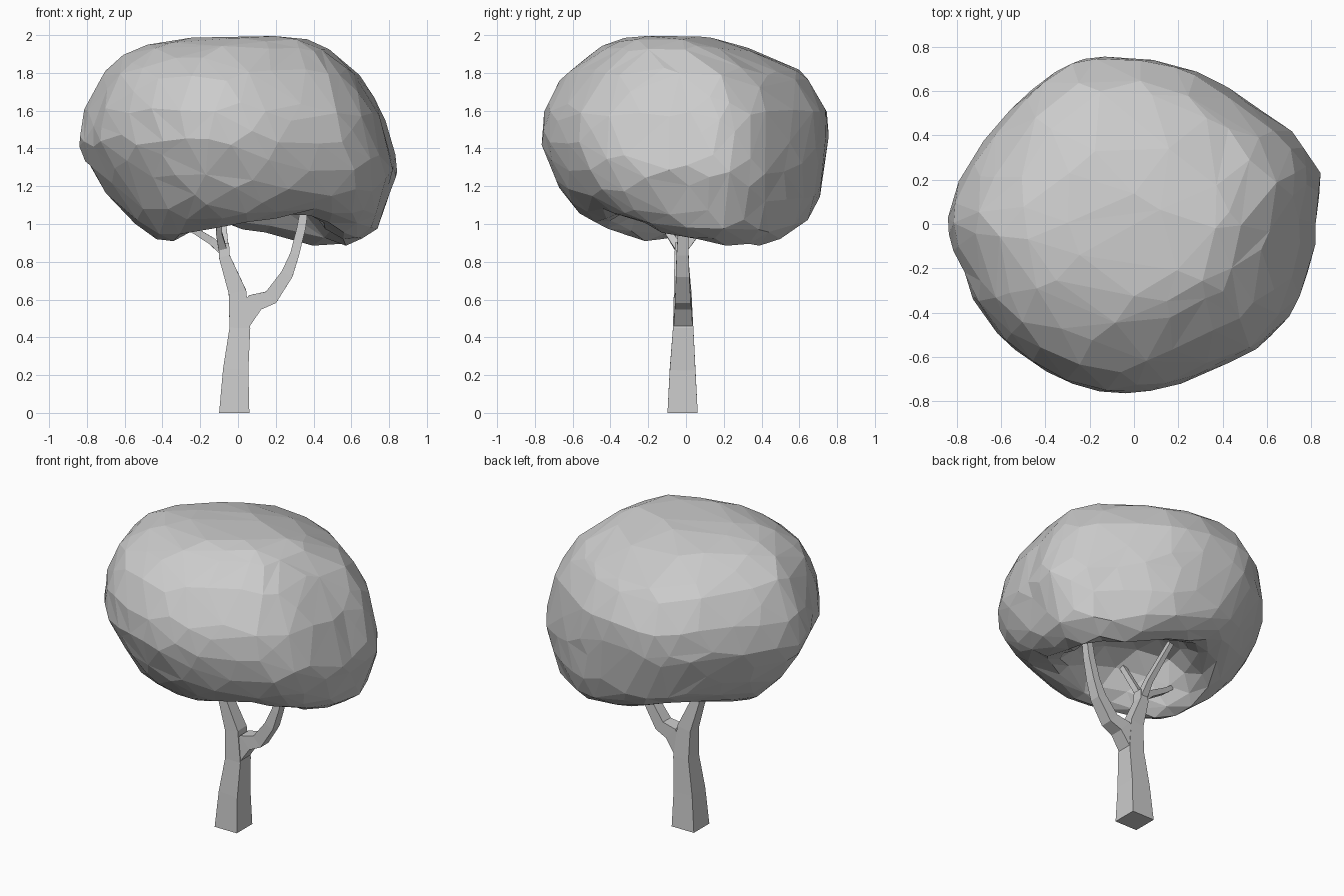
import bpy
import bmesh
import math
import random
from mathutils import Euler, Vector

random.seed(4)

default_cube = bpy.data.objects.get("Cube")
if default_cube:
    bpy.data.objects.remove(default_cube, do_unlink=True)

# One plain grey for the whole tree
grey = bpy.data.materials.new("plain_grey")
grey.use_nodes = True
grey.diffuse_color = (0.6, 0.6, 0.6, 1)
grey.node_tree.nodes["Principled BSDF"].inputs["Base Color"].default_value = (0.6, 0.6, 0.6, 1)


def add_object(name, bm):
    """Turn a bmesh into a flat shaded object."""
    bmesh.ops.recalc_face_normals(bm, faces=bm.faces)
    mesh = bpy.data.meshes.new(name)
    bm.to_mesh(mesh)
    bm.free()
    mesh.materials.append(grey)
    obj = bpy.data.objects.new(name, mesh)
    bpy.context.collection.objects.link(obj)
    return obj


def sample_loop(values, angle):
    """Read a closed table of evenly spaced values at an angle."""
    position = (angle / math.tau) % 1 * len(values)
    index = int(position) % len(values)
    following = (index + 1) % len(values)
    return values[index] + (values[following] - values[index]) * (position - int(position))


def sample_profile(rows, t):
    """Interpolate the profile rows, keyed by their first entry."""
    for low, high in zip(rows, rows[1:]):
        if t <= high[0]:
            blend = (t - low[0]) / (high[0] - low[0])
            return [a + (b - a) * blend for a, b in zip(low[1:], high[1:])]
    return rows[-1][1:]


def limb(name, path):
    """Four sided tapering limb; each point is x, y, z, half width, half depth."""
    bm = bmesh.new()
    points = [Vector(p[:3]) for p in path]
    rings = []
    for i, point in enumerate(points):
        if i == 0 and name == "trunk":
            tangent = Vector((0, 0, 1))
        else:
            tangent = points[min(i + 1, len(points) - 1)] - points[max(i - 1, 0)]
        side = Vector((0, 1, 0)).cross(tangent).normalized()
        depth = tangent.cross(side).normalized()
        wide, deep = path[i][3:]
        rings.append([bm.verts.new(point + side * wide * a + depth * deep * b)
                      for a, b in ((-1, -1), (1, -1), (1, 1), (-1, 1))])
    for lower, upper in zip(rings, rings[1:]):
        for k in range(4):
            n = (k + 1) % 4
            bm.faces.new((lower[k], lower[n], upper[n], upper[k]))
    bm.faces.new(rings[0][::-1])
    bm.faces.new(rings[-1])
    return add_object(name, bm)


# Canopy profile from crown to hollow underside:
# step, height, right, left, front, back
PROFILE = [
    (0.0, 2.0, 0.12, 0.12, -0.12, -0.12),
    (0.1, 1.985, -0.3, 0.35, -0.33, 0.13),
    (0.2, 1.93, -0.56, 0.48, -0.46, 0.34),
    (0.3, 1.8, -0.71, 0.64, -0.63, 0.64),
    (0.4, 1.6, -0.82, 0.77, -0.75, 0.76),
    (0.5, 1.43, -0.855, 0.82, -0.765, 0.765),
    (0.58, 1.28, -0.78, 0.855, -0.71, 0.74),
    (0.66, 1.13, -0.67, 0.8, -0.63, 0.72),
    (0.74, 1.0, -0.56, 0.745, -0.54, 0.66),
    (0.8, 0.92, -0.46, 0.61, -0.44, 0.54),
    (0.86, 0.99, -0.38, 0.48, -0.36, 0.42),
    (0.93, 1.18, -0.26, 0.32, -0.25, 0.28),
    (1.0, 1.27, 0.02, 0.02, 0.0, 0.0),
]
# Plan outline, as a ratio to an ellipse, counter-clockwise from +x
OUTLINE = [0.96, 1.03, 1.01, 0.95, 0.95, 0.97, 0.98, 1.01, 0.97, 0.93, 0.93, 0.96,
           1, 0.95, 0.96, 0.97, 0.98, 1, 1, 0.98, 0.97, 1.01, 1, 0.97]
# Rise and fall of the lower rim around the canopy
RIM = [-0.03, -0.05, -0.04, 0.04, 0.11, 0.1, 0.03, -0.04, 0.04, 0.08, 0.14, 0.06]

canopy_mesh = bmesh.new()
bmesh.ops.create_icosphere(canopy_mesh, subdivisions=4, radius=1)
turn = Euler((0.4, 0.25, 0.3)).to_matrix()
for vert in canopy_mesh.verts:
    ray = (turn @ vert.co).normalized()
    t = math.acos(max(-1, min(1, ray.z))) / math.pi
    angle = math.atan2(ray.y, ray.x)
    z, right, left, front, back = sample_profile(PROFILE, t)
    # The front right corner is squarer above and below the middle
    corner = max(0, math.cos(angle - math.radians(225))) ** 4
    shoulder = max(0, 1 - abs(abs(t - 0.5) - 0.2) / 0.15)
    ratio = sample_loop(OUTLINE, angle) + 0.06 * corner * shoulder
    rim_weight = max(0, 1 - abs(t - 0.8) / 0.16)
    vert.co = (
        (left + right) / 2 + math.cos(angle) * ratio * (left - right) / 2,
        (back + front) / 2 + math.sin(angle) * ratio * (back - front) / 2,
        z + sample_loop(RIM, angle) * rim_weight,
    )
    vert.co += Vector([random.uniform(-0.004, 0.004) for _ in range(3)])
canopy = add_object("canopy", canopy_mesh)

# Irregular low-poly facets
facets = canopy.modifiers.new("facets", "DECIMATE")
facets.ratio = 0.42

# Trunk leaning into the right-hand fork
limb("trunk", [
    (-0.02, -0.018, 0, 0.08, 0.08),
    (-0.012, -0.018, 0.23, 0.067, 0.068),
    (0.01, -0.015, 0.45, 0.055, 0.054),
    (-0.003, -0.018, 0.64, 0.047, 0.046),
    (-0.073, -0.025, 0.83, 0.029, 0.036),
    (-0.075, -0.025, 0.9, 0.028, 0.032),
])

# Left branch with its elbow
limb("left_branch", [
    (0.015, -0.015, 0.47, 0.045, 0.05),
    (0.09, -0.015, 0.585, 0.05, 0.045),
    (0.175, -0.015, 0.612, 0.04, 0.04),
    (0.26, -0.018, 0.735, 0.032, 0.036),
    (0.3, -0.018, 0.84, 0.024, 0.032),
    (0.335, -0.015, 0.98, 0.023, 0.026),
    (0.37, -0.01, 1.2, 0.018, 0.02),
])

# Thin upper branches reaching into the canopy
limb("right_branch", [
    (-0.07, -0.02, 0.85, 0.024, 0.026),
    (-0.14, -0.03, 0.91, 0.02, 0.022),
    (-0.27, -0.05, 0.99, 0.016, 0.02),
    (-0.36, -0.06, 1.06, 0.012, 0.015),
])
limb("back_branch", [
    (-0.075, -0.02, 0.86, 0.024, 0.024),
    (-0.075, 0.05, 0.95, 0.018, 0.02),
    (-0.1, 0.22, 1.14, 0.014, 0.017),
])
limb("front_branch", [
    (-0.08, -0.03, 0.86, 0.022, 0.022),
    (-0.1, -0.09, 0.95, 0.016, 0.018),
    (-0.1, -0.23, 1.18, 0.013, 0.016),
])
